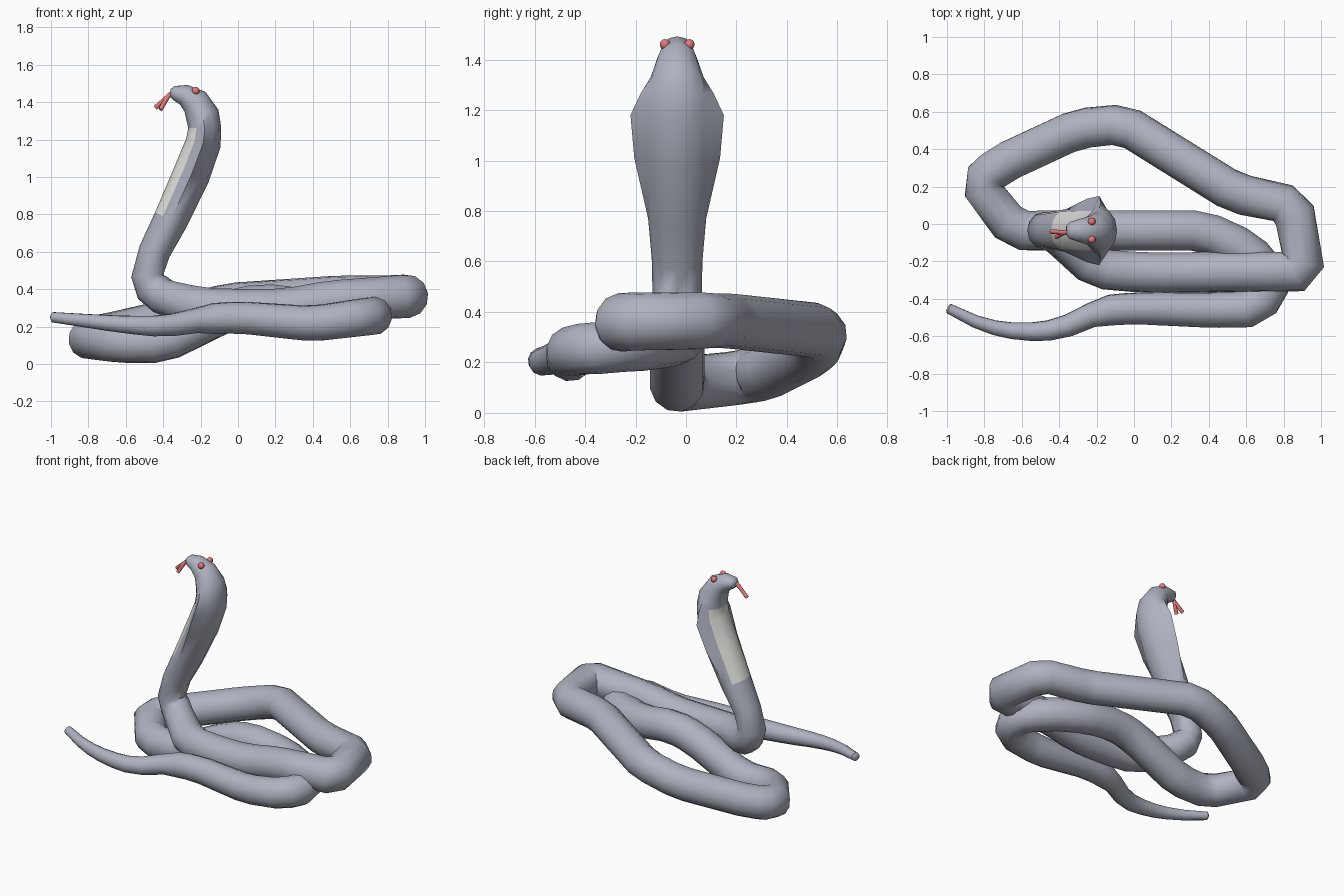
import bpy, bmesh, math
from mathutils import Vector

if "Cube" in bpy.data.objects:
    bpy.data.objects.remove(bpy.data.objects["Cube"])


def material(name, rgb):
    m = bpy.data.materials.new(name)
    m.diffuse_color = (*rgb, 1)
    m.use_nodes = True
    m.node_tree.nodes["Principled BSDF"].inputs["Base Color"].default_value = m.diffuse_color
    return m


GREY = material("grey_scales", (0.43, 0.45, 0.53))
CREAM = material("cream_belly", (0.80, 0.79, 0.76))
RED = material("red", (0.78, 0.19, 0.19))
YC = -0.035  # head and neck centre plane


def finish(name, bm, mats):
    bmesh.ops.recalc_face_normals(bm, faces=bm.faces[:])
    me = bpy.data.meshes.new(name)
    bm.to_mesh(me)
    bm.free()
    for m in mats:
        me.materials.append(m)
    ob = bpy.data.objects.new(name, me)
    bpy.context.collection.objects.link(ob)
    bpy.ops.object.select_all(action='DESELECT')
    ob.select_set(True)
    bpy.context.view_layer.objects.active = ob
    bpy.ops.object.shade_smooth_by_angle(angle=math.radians(48))


def tube(name, pts, sizes, mats, sides=12, belly=None):
    """Loft rings of (half width, half thickness); wide rings become flaps."""
    bm = bmesh.new()
    side = Vector((0, 1, 0))
    rings = []
    for i, (p, (w, h)) in enumerate(zip(pts, sizes)):
        d1 = (p - pts[i - 1]).normalized() if i else Vector()
        d2 = (pts[i + 1] - p).normalized() if i < len(pts) - 1 else Vector()
        t = (d1 + d2).normalized()
        side = (side - t * side.dot(t)).normalized()
        up = side.cross(t)
        ring = []
        for k in range(sides):
            a = 2 * math.pi * k / sides
            reach = w if abs(math.sin(a)) > .99 else min(w, .122)
            ring.append(bm.verts.new(p + side * reach * math.sin(a) + up * h * math.cos(a)))
        rings.append(ring)
    for i, (r, s) in enumerate(zip(rings, rings[1:])):
        centre = (pts[i] + pts[i + 1]) / 2
        for k in range(sides):
            n = (k + 1) % sides
            f = bm.faces.new((r[k], r[n], s[n], s[k]))
            # belly strip: the throat-side faces between the flaps
            mid = f.calc_center_median()
            if belly and belly[0] < mid.z < belly[1]:
                if abs(mid.y - YC) < 0.09 and mid.x < centre.x - .02:
                    f.material_index = 1
    bm.faces.new(rings[0])
    bm.faces.new(rings[-1])
    finish(name, bm, mats)


def chamfer(corners, cut):
    """Cut every inner corner of a path into two points."""
    out = []
    for a, b, c in zip(corners, corners[1:], corners[2:]):
        for q in (a, c):
            d = q - b
            out.append(b + d.normalized() * min(cut, d.length * .35))
    return out + [corners[-1]]


def coil_radius(i, p, tail_start):
    """Even body, tapering along the tail."""
    if i < 2:
        return .098
    if i < tail_start:
        return .116 if p.x > .8 else .109
    if p.x > -.15:
        return .083 + .02 * (p.x + .15) / .85
    return max(.028, .066 + .052 * (p.x + .25))


# Head, hood and neck: x, z, half width, half thickness
neck = [(-.362, 1.452, .024, .018), (-.345, 1.450, .045, .036),
        (-.29, 1.44, .062, .056), (-.23, 1.402, .08, .077),
        (-.19, 1.33, .105, .09), (-.178, 1.265, .145, .088),
        (-.186, 1.18, .185, .095), (-.25, 1.01, .17, .1),
        (-.36, .77, .115, .093), (-.447, .60, .1, .085),
        (-.485, .47, .098, .086)]
points = [Vector((x, YC, z)) for x, z, w, h in neck]
sizes = [(w, h) for x, z, w, h in neck]

# Corners of the coils, from the neck round to the tail tip
coils = [(-.44, -.04, .372), (-.2, -.24, .3), (.05, -.26, .292), (.25, -.26, .295),
         (.5, -.255, .34), (.915, -.255, .362), (.85, .1, .365), (.54, .165, .365),
         (-.055, .535, .325), (-.3, .51, .255), (-.71, .32, .16), (-.835, .22, .14),
         (-.64, YC, .113), (-.4, YC, .112), (-.05, YC, .285), (.12, YC, .325),
         (.37, YC, .295), (.6, -.14, .28), (.75, -.3, .26), (.66, -.455, .25),
         (.4, -.46, .215), (0, -.45, .25), (-.18, -.465, .24), (-.4, -.565, .2),
         (-.6, -.58, .21), (-.8, -.545, .23), (-.99, -.452, .25)]
coil_points = chamfer([points[-1]] + [Vector(c) for c in coils], .055)
for i, p in enumerate(coil_points):
    r = coil_radius(i, p, 36)
    points.append(p)
    sizes.append((r, r))
# Rounded tail tip
points.append(points[-1] + Vector((-.008, .004, 0)))
sizes.append((.014, .014))
tube("snake_body", points, sizes, [GREY, CREAM], belly=(.76, 1.25))

# Eyes
for s, label in ((-1, "right"), (1, "left")):
    bm = bmesh.new()
    bmesh.ops.create_uvsphere(bm, u_segments=12, v_segments=8, radius=.021)
    bmesh.ops.translate(bm, verts=bm.verts[:], vec=(-.226, YC + s * .048, 1.46))
    finish("eye_" + label, bm, [RED])

# Forked tongue
root, split = Vector((-.33, -.04, 1.455)), Vector((-.38, -.046, 1.425))
tube("tongue", [root, root.lerp(split, .6) + Vector((0, 0, .006)), split],
     [(.013, .013)] * 3, [RED], 8)
for label, tip in (("left", (-.443, -.04, 1.37)), ("right", (-.415, -.07, 1.36))):
    start = split + Vector((.005, 0, .005))
    tube("tongue_fork_" + label, [start, start.lerp(Vector(tip), .5), Vector(tip)],
         [(.012, .012)] * 3, [RED], 8)
